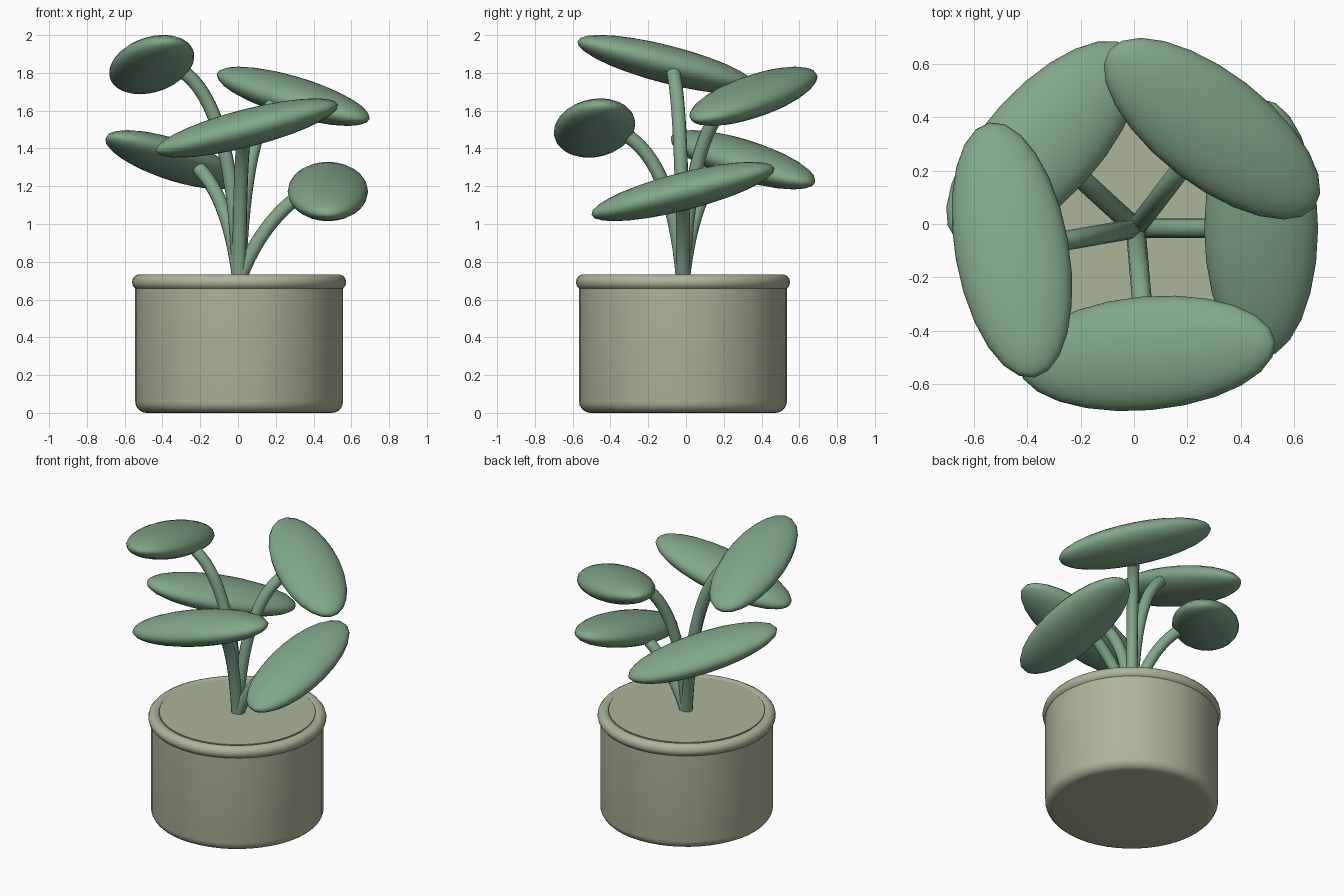
import bpy, bmesh, math
from mathutils import Vector, Matrix

if "Cube" in bpy.data.objects:
    bpy.data.objects.remove(bpy.data.objects["Cube"])

CX, CY = 0.006, -0.016   # pot axis


def material(name, rgb):
    m = bpy.data.materials.new(name)
    m.diffuse_color = (*rgb, 1)
    m.use_nodes = True
    m.node_tree.nodes["Principled BSDF"].inputs["Base Color"].default_value = m.diffuse_color
    return m


POT = material("clay_green", (0.40, 0.47, 0.32))
LEAF = material("leaf_green", (0.22, 0.39, 0.25))


def finish(name, bm, mat, angle=40):
    bmesh.ops.recalc_face_normals(bm, faces=bm.faces)
    me = bpy.data.meshes.new(name)
    bm.to_mesh(me)
    bm.free()
    ob = bpy.data.objects.new(name, me)
    bpy.context.collection.objects.link(ob)
    me.materials.append(mat)
    bpy.ops.object.select_all(action='DESELECT')
    ob.select_set(True)
    bpy.context.view_layer.objects.active = ob
    bpy.ops.object.shade_smooth_by_angle(angle=math.radians(angle))
    return ob


def lathe(name, profile, mat, closed=False, n=48):
    bm = bmesh.new()
    pts = [bm.verts.new((r, 0, z)) for r, z in profile]
    pairs = list(zip(pts, pts[1:] + pts[:1])) if closed else list(zip(pts, pts[1:]))
    edges = [bm.edges.new(p) for p in pairs]
    bmesh.ops.spin(bm, geom=pts + edges, cent=(0, 0, 0), axis=(0, 0, 1),
                   angle=2 * math.pi, steps=n, use_duplicate=False)
    bmesh.ops.remove_doubles(bm, verts=bm.verts, dist=1e-4)
    ob = finish(name, bm, mat)
    ob.location = (CX, CY, 0)


def tube(name, path, radius, mat, n=12):
    # sweep a ring along a path lying in one vertical plane
    bm = bmesh.new()
    side = Vector((-path[-1].y, path[-1].x, 0)).normalized()
    rings = []
    for i, p in enumerate(path):
        t = (path[min(i + 1, len(path) - 1)] - path[max(i - 1, 0)]).normalized()
        up = t.cross(side)
        rings.append([bm.verts.new(p + radius * (math.cos(a) * side + math.sin(a) * up))
                      for a in (2 * math.pi * k / n for k in range(n))])
    for a, b in zip(rings, rings[1:]):
        for k in range(n):
            bm.faces.new((a[k], a[(k + 1) % n], b[(k + 1) % n], b[k]))
    bm.faces.new(rings[0])
    bm.faces.new(rings[-1])
    ob = finish(name, bm, mat)
    ob.location = (CX, CY, 0)


# pot body with rounded foot
foot = [(0.49 + 0.06 * math.sin(a), 0.06 - 0.06 * math.cos(a))
        for a in (math.pi / 2 * k / 5 for k in range(6))]
lathe("pot_body", [(0, 0)] + foot + [(0.55, 0.69), (0.5, 0.72), (0, 0.72)], POT)

# rounded rim and the soil filling it
lathe("pot_rim", [(0.525 + 0.042 * math.cos(a), 0.692 + 0.042 * math.sin(a))
                  for a in (2 * math.pi * k / 14 for k in range(14))], POT, closed=True)
lathe("soil", [(0, 0.68), (0.497, 0.68), (0.497, 0.73), (0, 0.73)], POT)

# five leaves spiralling upward by the golden angle, each on a bent stem
BENDS = [(0.10, 0.64), (0.07, 0.72), (0.05, 0.79), (0.04, 0.81), (0.03, 0.82)]
for i, (bend_r, bend_h) in enumerate(BENDS):
    az = math.radians(137.5 * i)
    out = Vector((math.cos(az), math.sin(az), 0))
    z = 1.172 + 0.168 * i

    z0, z2 = 0.70, z - 0.045
    p0 = Vector((0, 0, z0))
    p1 = out * bend_r + Vector((0, 0, z0 + bend_h * (z2 - z0)))
    p2 = out * 0.29 + Vector((0, 0, z2))
    path = [(1 - t) ** 2 * p0 + 2 * t * (1 - t) * p1 + t * t * p2
            for t in (k / 14 for k in range(15))]
    tube(f"stem_{i + 1}", path, 0.037, LEAF)

    bm = bmesh.new()
    bmesh.ops.create_uvsphere(bm, u_segments=24, v_segments=14, radius=1)
    leaf = finish(f"leaf_{i + 1}", bm, LEAF, 60)
    centre = out * 0.47 + Vector((CX, CY, z))
    leaf.matrix_world = (Matrix.Translation(centre) @ Matrix.Rotation(az, 4, 'Z')
                         @ Matrix.Rotation(0.25, 4, 'X')
                         @ Matrix.Diagonal((0.213, 0.5, 0.10, 1)))
